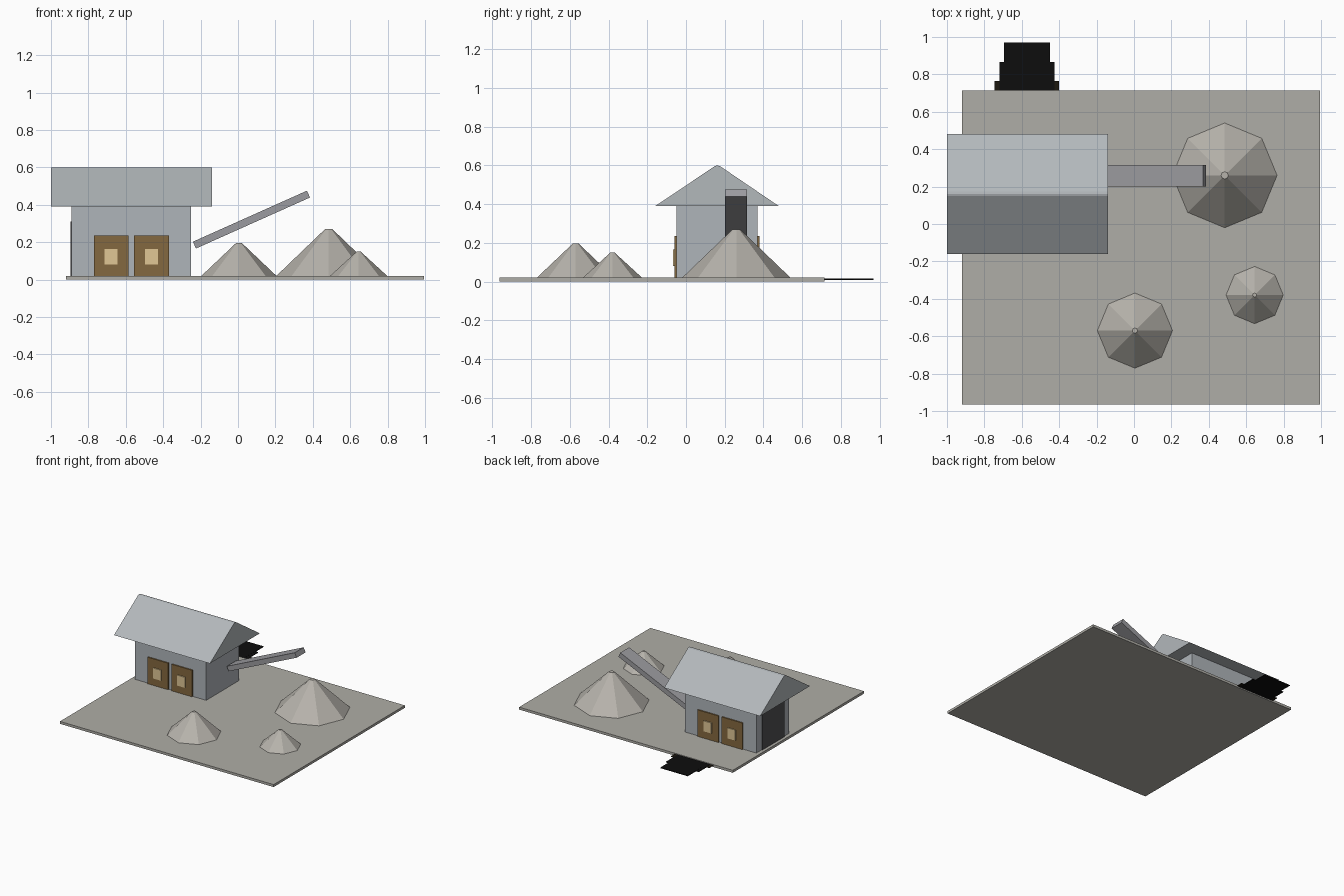
import bpy, bmesh, math

if "Cube" in bpy.data.objects:
    bpy.data.objects.remove(bpy.data.objects["Cube"])

mats = {}


def paint(obj, key, color):
    if key not in mats:
        mats[key] = bpy.data.materials.new(key)
        mats[key].diffuse_color = (*color, 1)
    obj.data.materials.append(mats[key])


def box(name, x, y, z, key, color):
    """Box from (min, max) ranges."""
    bpy.ops.mesh.primitive_cube_add(size=1)
    o = bpy.context.object
    o.name = name
    for v in o.data.vertices:
        v.co = [r[0] + (c + 0.5) * (r[1] - r[0]) for c, r in zip(v.co, (x, y, z))]
    paint(o, key, color)
    return o


STONE = ("stone", (0.47, 0.45, 0.41))
METAL = ("wall_metal", (0.43, 0.46, 0.49))
ROOF = ("roof_metal", (0.45, 0.48, 0.50))
BELT = ("belt", (0.33, 0.33, 0.35))
WOOD = ("wood", (0.23, 0.14, 0.05))
GLASS = ("window", (0.75, 0.57, 0.30))
DARK = ("dark_door", (0.08, 0.08, 0.085))
BLACK = ("black", (0.004, 0.004, 0.004))
BROWN = ("dark_brown", (0.012, 0.009, 0.005))

# Yard slab and shed body
box("yard_slab", (-0.92, 0.995), (-0.965, 0.715), (0, 0.02), "ground", (0.43, 0.42, 0.385))
box("shed_body", (-0.89, -0.25), (-0.05, 0.37), (0.001, 0.392), *METAL)

# Gabled roof: narrow-ridged profile extruded along x
profile = [(-0.16, 0.39), (0.48, 0.39), (0.175, 0.597), (0.16, 0.6), (0.15, 0.597)]
bm = bmesh.new()
face = bm.faces.new([bm.verts.new((-1.0, y, z)) for y, z in profile])
ext = bmesh.ops.extrude_face_region(bm, geom=[face])
bmesh.ops.translate(bm, vec=(0.86, 0, 0),
                    verts=[g for g in ext["geom"] if isinstance(g, bmesh.types.BMVert)])
bmesh.ops.recalc_face_normals(bm, faces=bm.faces)
mesh = bpy.data.meshes.new("roof")
bm.to_mesh(mesh)
bm.free()
roof = bpy.data.objects.new("roof", mesh)
bpy.context.collection.objects.link(roof)
paint(roof, *ROOF)

# Wooden doors with windows, on the front and back walls
for side, wall, out in (("front", -0.05, -1), ("back", 0.37, 1)):
    for i, cx in enumerate((-0.678, -0.463)):
        y0, y1 = sorted((wall - out * 0.01, wall + out * 0.01))
        box(f"{side}_door_{i}", (cx - 0.093, cx + 0.093), (y0, y1), (0.02, 0.235), *WOOD)
        y0, y1 = sorted((wall, wall + out * 0.018))
        box(f"{side}_window_{i}", (cx - 0.035, cx + 0.035), (y0, y1), (0.08, 0.165), *GLASS)

# Large dark door on the left end
box("end_door", (-0.896, -0.88), (0.02, 0.30), (0.02, 0.31), *DARK)

# Sloping conveyor
conveyor = box("conveyor", (-0.334, 0.334), (-0.057, 0.057), (-0.02, 0.02), *BELT)
conveyor.location = (0.072, 0.258, 0.321)
conveyor.rotation_euler = (0, -math.radians(24.1), 0)

# Eight-sided stone piles
for i, (x, y, r, h) in enumerate(((0.485, 0.26, 0.282, 0.27),
                                  (0.005, -0.57, 0.203, 0.197),
                                  (0.645, -0.38, 0.155, 0.15))):
    bpy.ops.mesh.primitive_cone_add(vertices=8, radius1=r, radius2=r * 0.07, depth=h - 0.018,
                                    location=(x, y, (h + 0.018) / 2))
    pile = bpy.context.object
    pile.name = f"stone_pile_{i}"
    paint(pile, *STONE)

# Narrowing thin black strips behind the yard
box("back_strip_0", (-0.745, -0.40), (0.70, 0.765), (0.010, 0.014), *BROWN)
box("back_strip_1", (-0.72, -0.425), (0.70, 0.865), (0.0095, 0.0145), *BLACK)
box("back_strip_2", (-0.695, -0.45), (0.70, 0.97), (0.009, 0.015), *BLACK)

for m in bpy.data.materials:
    if m.users and not m.is_grease_pencil:
        m.use_nodes = True
        m.node_tree.nodes["Principled BSDF"].inputs["Base Color"].default_value = m.diffuse_color
